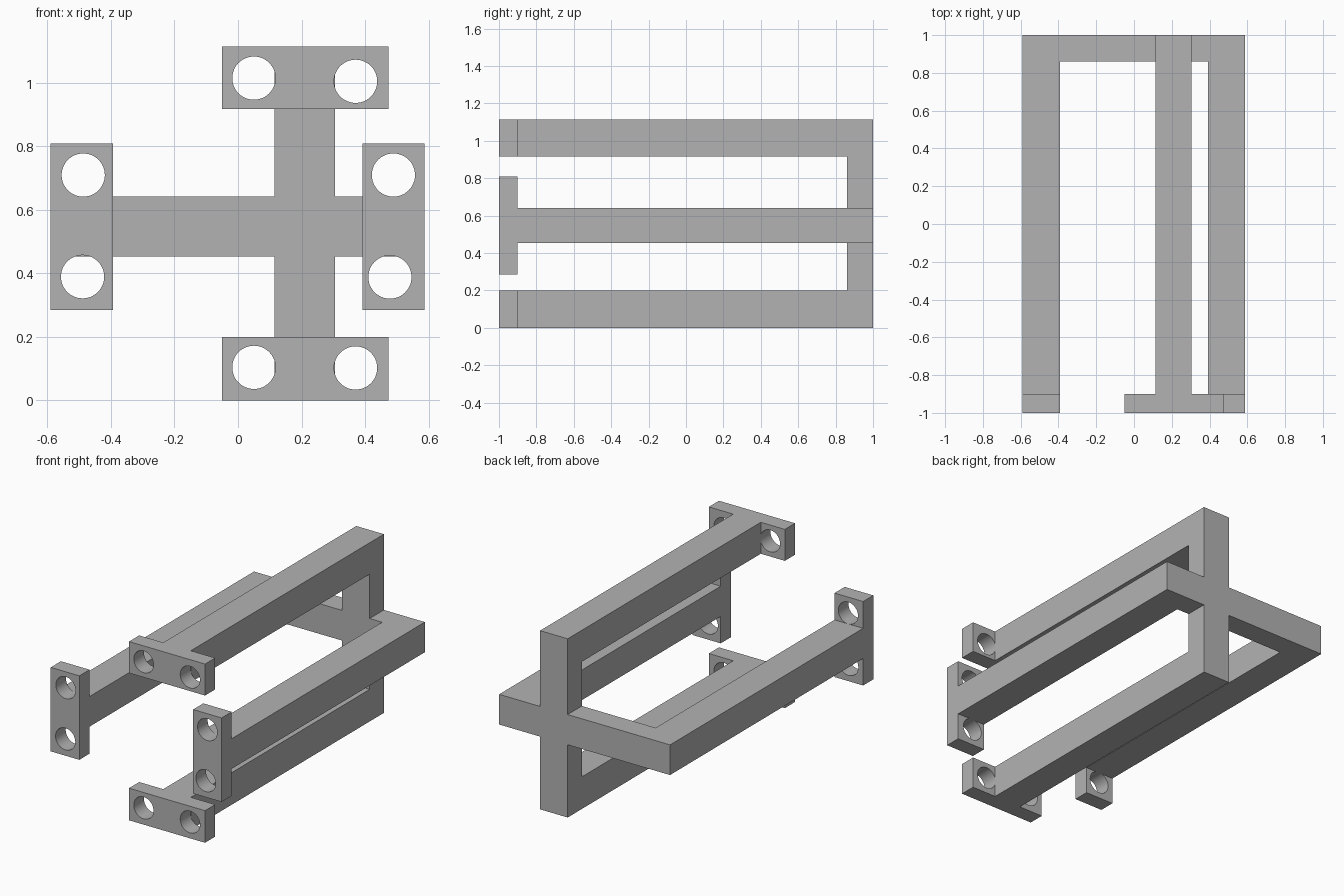
import bpy
import bmesh
from mathutils import Matrix, Vector

cube = bpy.data.objects.get("Cube")
if cube:
    bpy.data.objects.remove(cube, do_unlink=True)

GREY = (0.45, 0.45, 0.45, 1.0)
grey = bpy.data.materials.new("matte grey")
grey.use_nodes = True
grey.diffuse_color = GREY
grey.node_tree.nodes["Principled BSDF"].inputs["Base Color"].default_value = GREY

FRONT, PLATE_BACK, CROSS_FRONT, BACK = -1.0, -0.9, 0.86, 1.0
HOLE_RADIUS = 0.068


def make_object(name, bm):
    bmesh.ops.recalc_face_normals(bm, faces=bm.faces)
    mesh = bpy.data.meshes.new(name)
    bm.to_mesh(mesh)
    bm.free()
    mesh.materials.append(grey)
    obj = bpy.data.objects.new(name, mesh)
    bpy.context.collection.objects.link(obj)
    return obj


def combine(obj, tool, operation):
    """Apply a boolean and discard the tool."""
    mod = obj.modifiers.new(operation.lower(), 'BOOLEAN')
    mod.operation, mod.object, mod.solver = operation, tool, 'EXACT'
    bpy.ops.object.select_all(action='DESELECT')
    bpy.context.view_layer.objects.active = obj
    obj.select_set(True)
    bpy.ops.object.modifier_apply(modifier=mod.name)
    bpy.data.objects.remove(tool, do_unlink=True)


def u_frame(name, outer, inner, span, axis):
    """U outline open to the front; outer/inner limits across, extruded along axis."""
    (o0, o1), (i0, i1) = outer, inner
    outline = [(o0, PLATE_BACK), (o0, BACK), (o1, BACK), (o1, PLATE_BACK),
               (i1, PLATE_BACK), (i1, CROSS_FRONT), (i0, CROSS_FRONT), (i0, PLATE_BACK)]
    bm = bmesh.new()
    points = [(span[0], y, a) if axis == 'X' else (a, y, span[0]) for a, y in outline]
    face = bm.faces.new([bm.verts.new(p) for p in points])
    depth = span[1] - span[0]
    move = Vector((depth, 0, 0)) if axis == 'X' else Vector((0, 0, depth))
    result = bmesh.ops.extrude_face_region(bm, geom=[face])
    verts = [v for v in result["geom"] if isinstance(v, bmesh.types.BMVert)]
    bmesh.ops.translate(bm, verts=verts, vec=move)
    return make_object(name, bm)


def end_plate(name, x, z, holes):
    """Front plate with two round holes drilled through it."""
    bm = bmesh.new()
    centre = Vector((sum(x) / 2, (FRONT + PLATE_BACK) / 2, sum(z) / 2))
    size = (x[1] - x[0], PLATE_BACK - FRONT, z[1] - z[0], 1)
    bmesh.ops.create_cube(bm, size=1, matrix=Matrix.Translation(centre) @ Matrix.Diagonal(size))
    plate = make_object(name, bm)
    drill = bmesh.new()
    for hx, hz in holes:
        turn = Matrix.Translation((hx, centre.y, hz)) @ Matrix.Rotation(1.5707963, 4, 'X')
        bmesh.ops.create_cone(drill, cap_ends=True, segments=48, radius1=HOLE_RADIUS,
                              radius2=HOLE_RADIUS, depth=0.3, matrix=turn)
    cutter = make_object("hole_cutter", drill)
    cutter.hide_render = True
    combine(plate, cutter, 'DIFFERENCE')
    bpy.ops.object.shade_smooth_by_angle()
    return plate


# Two crossing U frames joined into one body with four long arms
frame = u_frame("arm_frame", (0, 1.113), (0.2, 0.917), (0.115, 0.305), 'X')
side = u_frame("side_arm_frame", (-0.59, 0.587), (-0.393, 0.391), (0.453, 0.641), 'Z')
combine(frame, side, 'UNION')

# Drilled plates on the arm ends
end_plate("upper_plate", (-0.051, 0.473), (0.917, 1.113), [(0.05, 1.014), (0.37, 1.004)])
end_plate("lower_plate", (-0.051, 0.473), (0, 0.2), [(0.05, 0.104), (0.37, 0.102)])
end_plate("right_plate", (-0.59, -0.393), (0.285, 0.808), [(-0.487, 0.709), (-0.489, 0.389)])
end_plate("left_plate", (0.391, 0.587), (0.285, 0.808), [(0.489, 0.709), (0.478, 0.388)])
